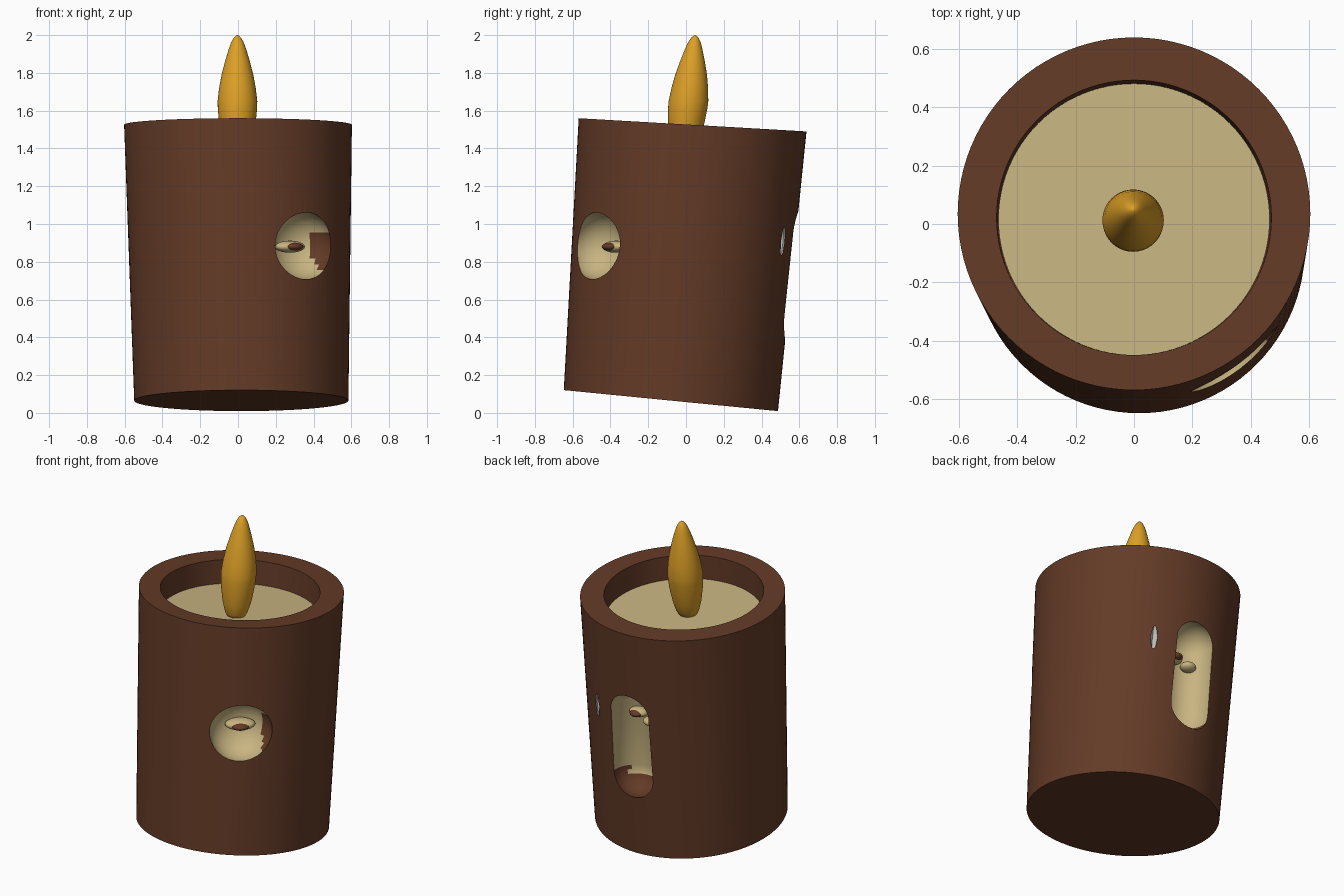
import bpy, bmesh, math
from mathutils import Matrix, Vector

if "Cube" in bpy.data.objects:
    bpy.data.objects.remove(bpy.data.objects["Cube"])


def material(name, rgb):
    m = bpy.data.materials.new(name)
    m.use_nodes = True
    m.diffuse_color = (*rgb, 1)
    m.node_tree.nodes["Principled BSDF"].inputs["Base Color"].default_value = (*rgb, 1)
    return m


BROWN, WAX, FLAME, GREY = range(4)
PALETTE = [material("brown_cup", (0.125, 0.043, 0.02)),
           material("cream_wax", (0.58, 0.46, 0.22)),
           material("amber_flame", (0.72, 0.35, 0.02)),
           material("pale_grey", (0.55, 0.55, 0.53))]


def finish(name, bm, mat):
    bmesh.ops.recalc_face_normals(bm, faces=bm.faces)
    for f in bm.faces:
        f.material_index = mat
    me = bpy.data.meshes.new(name)
    bm.to_mesh(me)
    bm.free()
    for m in PALETTE:
        me.materials.append(m)
    ob = bpy.data.objects.new(name, me)
    bpy.context.collection.objects.link(ob)
    return ob


def smooth(ob, angle=35):
    bpy.ops.object.select_all(action='DESELECT')
    ob.select_set(True)
    bpy.context.view_layer.objects.active = ob
    bpy.ops.object.shade_smooth_by_angle(angle=math.radians(angle))


def loft(name, rings, mat, seg=64):
    """Capped skin through leaning rings of (x, y, z, radius, slope)."""
    bm = bmesh.new()
    loops = []
    for x, y, z, r, slope in rings:
        loop = []
        for i in range(seg):
            a = math.tau * i / seg
            dy = r * math.sin(a)
            loop.append(bm.verts.new((x + r * math.cos(a), y + dy, z - dy * slope)))
        loops.append(loop)
    for a, b in zip(loops, loops[1:]):
        for i in range(seg):
            j = (i + 1) % seg
            bm.faces.new((a[i], a[j], b[j], b[i]))
    bm.faces.new(loops[0])
    bm.faces.new(loops[-1])
    return finish(name, bm, mat)


def on_wall(azimuth, dist, z, side=0):
    """Frame in the leaning cup: x along the wall, y outward, z up."""
    t = (z - 0.065) / 1.46
    a = math.radians(azimuth)
    out = Vector((math.cos(a), math.sin(a), 0))
    along = Vector((out.y, -out.x, 0))
    lean = Vector((-0.012, 0.079, 1))
    pos = Vector((0.0175 * (1 - t), -0.08 + 0.115 * t, z)) + out * dist + along * side
    m = Matrix((along, out, lean)).transposed().to_4x4()
    m.translation = pos
    return m


def blob(name, frame, size, mat, stretch=0, seg=32):
    """Ellipsoid, optionally pulled apart vertically into a capsule."""
    bm = bmesh.new()
    bmesh.ops.create_uvsphere(bm, u_segments=seg, v_segments=max(4, seg // 2), radius=1)
    for v in bm.verts:
        shift = stretch if v.co.z > 0.01 else -stretch
        v.co = Vector([c * s for c, s in zip(v.co, size)]) + Vector((0, 0, shift))
    bm.transform(frame)
    return finish(name, bm, mat)


def carve(target, cutter):
    cutter.hide_render = True
    mod = target.modifiers.new("pocket", 'BOOLEAN')
    mod.operation = 'DIFFERENCE'
    mod.solver = 'EXACT'
    mod.object = cutter
    bpy.context.view_layer.objects.active = target
    bpy.ops.object.modifier_apply(modifier=mod.name)
    bpy.data.objects.remove(cutter)


# Cup: leaning tapered wall, flat rim and shallow recess
cup = loft("cup", [(0.0175, -0.08, 0.065, 0.567, 0.098),
                   (0, 0.035, 1.525, 0.603, 0.058),
                   (0, 0.022, 1.525, 0.47, 0.058),
                   (0, 0.012, 1.33, 0.465, 0.058)], BROWN, 96)

# Pockets in the wall, cream inside with brown sides
front_frame = on_wall(-53, 0.56, 0.885)
front = blob("front_pocket", front_frame, (0.185, 0.16, 0.18), WAX)
inv = front_frame.inverted()
for p in front.data.polygons:
    c = inv @ p.center
    if c.x < -0.13 and c.z < 0.06:
        p.material_index = BROWN
carve(cup, front)

back = blob("back_pocket", on_wall(90, 0.54, 0.73), (0.142, 0.14, 0.14), WAX, 0.21)
for p in back.data.polygons:
    if p.center.z < 0.46 or (p.center.x > 0.12 and p.center.z < 0.62):
        p.material_index = BROWN
carve(cup, back)
carve(cup, blob("side_chip", on_wall(63, 0.575, 0.91), (0.035, 0.04, 0.09), GREY, seg=4))
smooth(cup)

# Wax fill with a gently sloping top
smooth(loft("wax_fill", [(0, 0.012, 1.31, 0.462, 0.058),
                         (0, 0.016, 1.375, 0.464, 0.058)], WAX, 96))

# Small beads inside the pockets
beads = [("front_bead", -53, 0.445, 0.88, 0, (0.09, 0.06, 0.032), WAX),
         ("front_bead_core", -53, 0.475, 0.88, 0, (0.055, 0.05, 0.022), BROWN),
         ("back_bead", 90, 0.43, 0.89, 0.04, (0.06, 0.05, 0.03), WAX),
         ("back_bead_core", 90, 0.455, 0.89, 0.04, (0.042, 0.04, 0.022), BROWN),
         ("back_small_bead", 90, 0.45, 0.86, -0.06, (0.05, 0.045, 0.028), WAX)]
for name, az, dist, z, side, size, mat in beads:
    smooth(blob(name, on_wall(az, dist, z, side), size, mat, seg=20), 60)

# Flame: leaning teardrop with a rounded foot
profile = [(1.36, 0.03), (1.37, 0.05), (1.4, 0.067), (1.46, 0.084), (1.54, 0.097),
           (1.61, 0.104), (1.65, 0.105), (1.72, 0.097), (1.79, 0.084), (1.86, 0.066),
           (1.92, 0.048), (1.96, 0.034), (1.985, 0.02), (1.997, 0.008), (2.0, 0.001)]
smooth(loft("flame", [(-0.003, 0.012 + (z - 1.64) * 0.1, z, r, 0) for z, r in profile],
            FLAME, 40), 60)
